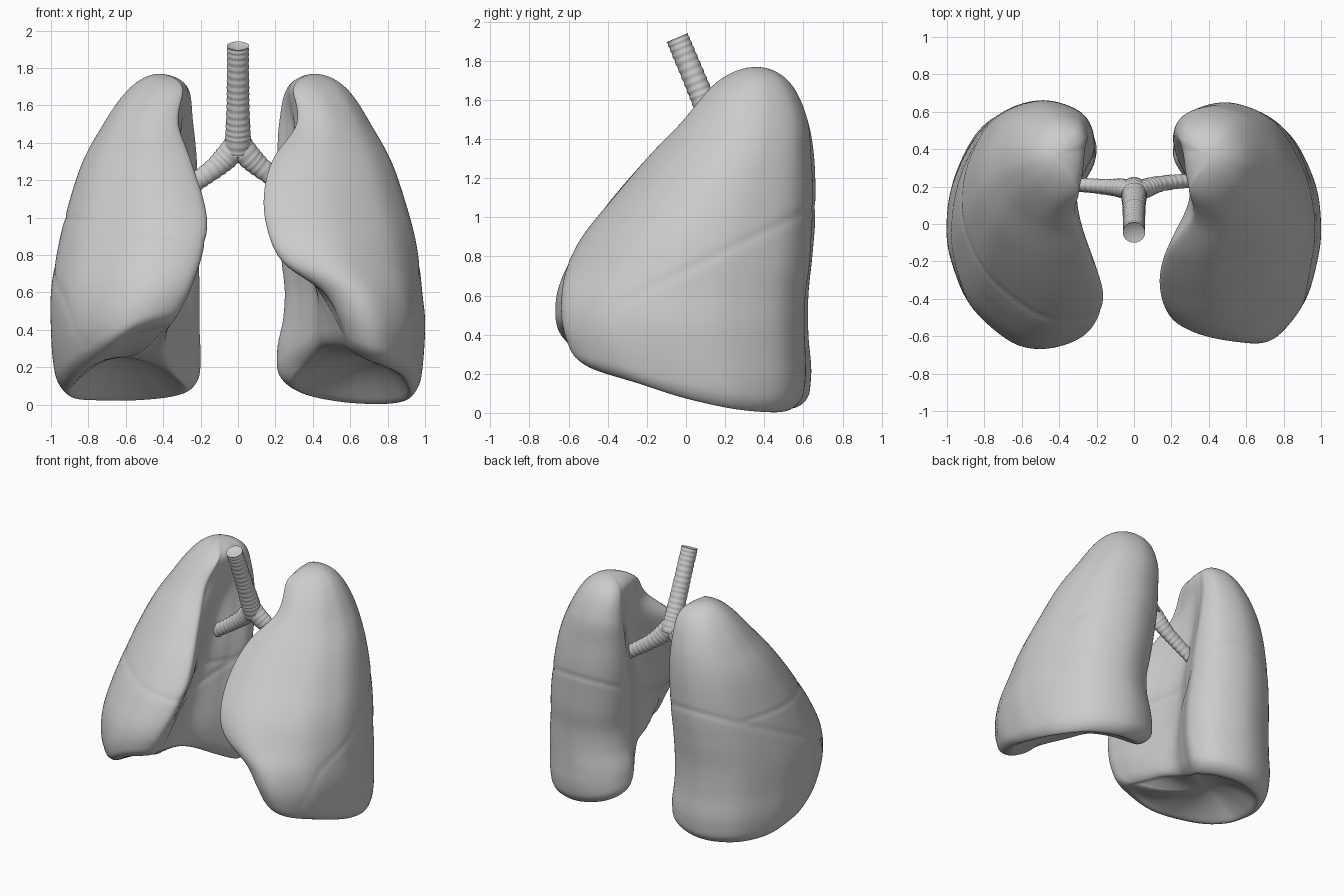
import bpy, bmesh, math
from mathutils import Vector

if "Cube" in bpy.data.objects:
    bpy.data.objects.remove(bpy.data.objects["Cube"])

N = 160          # points around a lung
TOP = 1.768      # height of the apexes

# Outline recipe: (depth fraction front->back, inner reference, outer weight)
OUTLINE = [(.5, 'b', 1), (.7, 'b', .95), (.91, 'b', .76), (1, 'b', .43), (.94, 'b', .12),
           (.8, 'b', 0), (.65, 'bh', 0), (.5, 'h', 0), (.34, 'hf', .28), (.15, 'hf', .85),
           (.05, 'f', .02), (0, 'f', .25), (.03, 'f', .5), (.17, 'f', .8), (.34, 'f', .95)]

# Sections: z, front y, back y, outer x, inner front x, hollow x, inner back x
RIGHT = [(TOP, .36, .36, .42, .42, .42, .42), (1.70, .17, .52, .57, .30, .275, .275),
         (1.5, -.01, .62, .72, .32, .295, .24), (1.3, -.2, .655, .83, .25, .33, .22),
         (1.0, -.45, .66, .925, .165, .34, .21), (.8, -.58, .645, .97, .19, .37, .21),
         (.6, -.66, .625, 1, .26, .39, .205), (.4, -.65, .625, 1, .36, .38, .205),
         (.2, -.54, .64, .985, .42, .38, .2), (0, -.4, .62, .94, .42, .4, .23)]
LEFT = [(TOP, .36, .36, .41, .41, .41, .41), (1.70, .17, .52, .57, .30, .275, .27),
        (1.5, -.01, .62, .71, .315, .295, .22), (1.3, -.2, .64, .82, .18, .34, .21),
        (1.1, -.37, .65, .89, .135, .35, .21), (.9, -.53, .64, .945, .165, .36, .22),
        (.75, -.605, .63, .97, .25, .38, .235), (.6, -.635, .61, .985, .46, .41, .25),
        (.45, -.63, .605, 1, .55, .41, .24), (.3, -.58, .61, .995, .60, .4, .21),
        (.15, -.48, .61, .98, .64, .4, .21), (0, -.38, .58, .95, .66, .42, .24)]

# Height of the lower rim at each outline point
RIGHT_RIM = [.07, .03, .02, .02, .04, .08, .16, .26, .34, .39, .41, .38, .28, .17, .1]
LEFT_RIM = [.05, .015, 0, .01, .05, .12, .22, .29, .31, .3, .27, .23, .2, .15, .09]


def loop_spline(vals, u):
    """Closed Catmull-Rom through vals, u in 0..1."""
    n = len(vals)
    f = u * n
    i = int(f)
    t = f - i
    a, b, c, d = (vals[(i + k) % n] for k in (-1, 0, 1, 2))
    return b + .5 * t * (c - a + t * (2 * a - 5 * b + 4 * c - d + t * (3 * (b - c) + d - a)))


def table_spline(keys, rows, x):
    """Hermite interpolation of table rows at x."""
    i = 0
    while i < len(keys) - 2 and x > keys[i + 1]:
        i += 1

    def slope(k, c):
        p, q = max(k - 1, 0), min(k + 1, len(keys) - 1)
        return (rows[q][c] - rows[p][c]) / (keys[q] - keys[p])
    h = keys[i + 1] - keys[i]
    t = (x - keys[i]) / h
    t2, t3 = t * t, t * t * t
    return [(2 * t3 - 3 * t2 + 1) * rows[i][c] + (t3 - 2 * t2 + t) * h * slope(i, c)
            + (3 * t2 - 2 * t3) * rows[i + 1][c] + (t3 - t2) * h * slope(i + 1, c)
            for c in range(1, 7)]


def outline_point(sec, u):
    yf, yb, xo, xf, xh, xb = sec
    xs, ys = [], []
    for f, ref, w in OUTLINE:
        ys.append(yf + f * (yb - yf))
        if ref == 'bh':
            xs.append((xb + xh) / 2)
        elif ref == 'hf':
            xs.append(xh + w * (xf - xh))
        else:
            inner = {'b': xb, 'f': xf, 'h': xh}[ref]
            xs.append(inner + w * (xo - inner))
    return loop_spline(xs, u), loop_spline(ys, u)


def finish(name, bm):
    bmesh.ops.recalc_face_normals(bm, faces=bm.faces)
    me = bpy.data.meshes.new(name)
    bm.to_mesh(me)
    bm.free()
    me.shade_smooth()
    ob = bpy.data.objects.new(name, me)
    bpy.context.collection.objects.link(ob)
    return ob


def skin(bm, rings, start, end):
    """Bridge rings with quads and close both ends onto single points."""
    vr = [[bm.verts.new(p) for p in r] for r in rings]
    n = len(vr[0])
    for a, b in zip(vr, vr[1:]):
        for i in range(n):
            bm.faces.new((a[i], a[(i + 1) % n], b[(i + 1) % n], b[i]))
    for ring, tip in ((vr[0], start), (vr[-1], end)):
        v = bm.verts.new(tip)
        for i in range(n):
            bm.faces.new((ring[i], ring[(i + 1) % n], v))
    return vr


def lung(name, side, rows, rim, centre, dome, horizontal):
    keys = [math.sqrt(TOP - r[0]) for r in rows]
    r, q, walls, rounds, caps = .09, .16, 130, 10, 16
    cols = []
    for k in range(N):
        u = k / N
        b = loop_spline(rim, u)
        s_end = math.sqrt(TOP - b - r)
        col = []
        # side wall
        for j in range(1, walls + 1):
            s = s_end * j / walls
            x, y = outline_point(table_spline(keys, rows, s), u)
            col.append(Vector((side * x, y, TOP - s * s)))
        # rounded rim, then the hollow underside
        c = Vector((side * centre[0], centre[1], 0))
        for j in range(1, rounds + 1):
            a = math.pi / 2 * j / rounds
            z = b + r - r * math.sin(a)
            x, y = outline_point(table_spline(keys, rows, math.sqrt(TOP - z)), u)
            p = c.lerp(Vector((side * x, y, 0)), 1 - q * (1 - math.cos(a)))
            col.append(Vector((p.x, p.y, z)))
        edge = col[-1]
        for j in range(1, caps):
            s = 1 - j / caps
            p = c.lerp(Vector((edge.x, edge.y, 0)), s)
            col.append(Vector((p.x, p.y, dome + (b - dome) * s ** 2)))
        cols.append(col)
    bm = bmesh.new()
    vr = skin(bm, list(zip(*cols)), (side * rows[0][3], rows[0][1], TOP),
              (side * centre[0], centre[1], dome))
    for _ in range(3):
        bmesh.ops.smooth_vert(bm, verts=[v for ring in vr[walls - 4:] for v in ring], factor=.5,
                              use_axis_x=True, use_axis_y=True, use_axis_z=True)
    bmesh.ops.recalc_face_normals(bm, faces=bm.faces)
    bm.normal_update()
    # shallow fissures between the lobes
    moves = []
    for v in (v for ring in vr[20:walls] for v in ring):
        x, y, z = abs(v.co.x), v.co.y, v.co.z
        oblique = .73 + .49 * y - 6 * max(0, -.3 - y) ** 2
        d = math.exp(-((z - oblique) / .02) ** 2)
        if horizontal and z > oblique:
            d = max(d, math.exp(-((z - .84 - .17 * x) / .016) ** 2))
        moves.append((v, v.normal * -.005 * d))
    for v, m in moves:
        v.co += m
    return finish(name, bm)


def airway(name, pts, squash=1, step=.006, sides=28):
    """Finely ridged tube through (x, y, z, radius) points."""
    pts = [Vector(p) for p in pts]
    path = []
    for i in range(len(pts) - 1):
        a, b, c, d = pts[max(i - 1, 0)], pts[i], pts[i + 1], pts[min(i + 2, len(pts) - 1)]
        n = max(2, int((c - b).length / step))
        for k in range(n):
            t = k / n
            path.append(b + .5 * t * (c - a + t * (2 * a - 5 * b + 4 * c - d
                                                   + t * (3 * (b - c) + d - a))))
    path.append(pts[-1])
    rings = []
    for i, p in enumerate(path):
        tan = (path[min(i + 1, len(path) - 1)] - path[max(i - 1, 0)]).to_3d()
        rot = tan.to_track_quat('Z', 'Y')
        rad = p.w + .0016 * math.cos(i * step * math.tau / .034)
        rings.append([p.to_3d() + rot @ Vector((squash * rad * math.cos(a), rad * math.sin(a), 0))
                      for a in (math.tau * k / sides for k in range(sides))])
    bm = bmesh.new()
    skin(bm, rings, path[6].to_3d(), path[-1].to_3d())
    ob = finish(name, bm)
    ob.data.set_sharp_from_angle(angle=math.radians(60))
    return ob


# Lungs
lung("right_lung", -1, RIGHT, RIGHT_RIM, (.62, .02), .25, True)
lung("left_lung", 1, LEFT, LEFT_RIM, (.68, .06), .26, False)

# Windpipe and its two branches
airway("trachea", [(0, -.045, 1.918, .058), (0, .08, 1.62, .06),
                   (0, .16, 1.42, .068), (0, .19, 1.345, .066)])
for name, side, y in (("right_bronchus", -1, .2), ("left_bronchus", 1, .22)):
    airway(name, [(side * .005, .168, 1.4, .066), (side * .06, .19, 1.325, .066),
                  (side * .17, y, 1.23, .052), (side * .42, y + .02, 1.06, .045)], .78)
